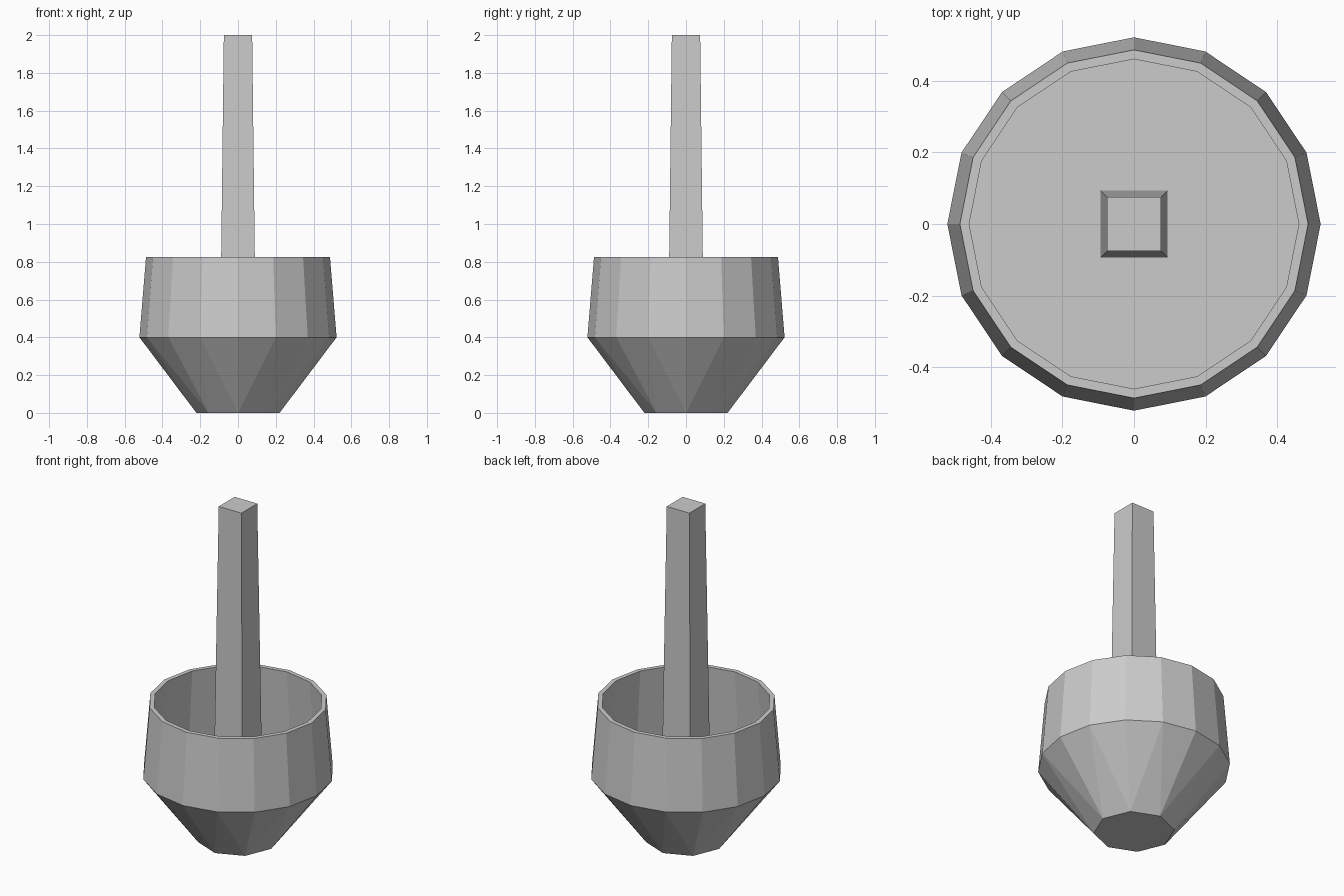
import bpy, bmesh
from math import cos, sin, pi

cube = bpy.data.objects.get("Cube")
if cube:
    bpy.data.objects.remove(cube, do_unlink=True)

grey = bpy.data.materials.new("plain grey")
grey.use_nodes = True
color = (0.6, 0.6, 0.6, 1)
grey.diffuse_color = color
grey.node_tree.nodes["Principled BSDF"].inputs["Base Color"].default_value = color


def ring(bm, sides, radius, z, turn=0):
    return [bm.verts.new((radius * cos(2 * pi * i / sides + turn),
                          radius * sin(2 * pi * i / sides + turn), z))
            for i in range(sides)]


def bridge(bm, low, high):
    n = len(low)
    for i in range(n):
        j = (i + 1) % n
        bm.faces.new((low[i], low[j], high[j], high[i]))


def finish(bm, name):
    bmesh.ops.recalc_face_normals(bm, faces=bm.faces)
    mesh = bpy.data.meshes.new(name)
    bm.to_mesh(mesh)
    bm.free()
    mesh.materials.append(grey)
    obj = bpy.data.objects.new(name, mesh)
    bpy.context.collection.objects.link(obj)
    return obj


# Hollow bowl: octagonal foot widening to a sixteen-sided wall
SIDES = 16
FLOOR = 0.4
bm = bmesh.new()
foot = ring(bm, SIDES // 2, 0.22, 0)
shoulder = ring(bm, SIDES, 0.522, FLOOR)
rim = ring(bm, SIDES, 0.487, 0.825)
inner_rim = ring(bm, SIDES, 0.461, 0.825)
inner_floor = ring(bm, SIDES, 0.494, FLOOR)
bm.faces.new(foot)
for i, corner in enumerate(foot):
    before, mid, after = (shoulder[(2 * i + k) % SIDES] for k in (-1, 0, 1))
    following = foot[(i + 1) % len(foot)]
    bm.faces.new((corner, mid, before))
    bm.faces.new((corner, after, mid))
    bm.faces.new((corner, following, after))
bridge(bm, shoulder, rim)
bridge(bm, rim, inner_rim)
bridge(bm, inner_rim, inner_floor)
bm.faces.new(inner_floor)
finish(bm, "bowl")

# Square tapering post standing on the bowl floor
bm = bmesh.new()
base = ring(bm, 4, 0.094 * 2 ** 0.5, FLOOR, pi / 4)
top = ring(bm, 4, 0.075 * 2 ** 0.5, 2, pi / 4)
bridge(bm, base, top)
bm.faces.new(base)
bm.faces.new(top)
finish(bm, "post")
